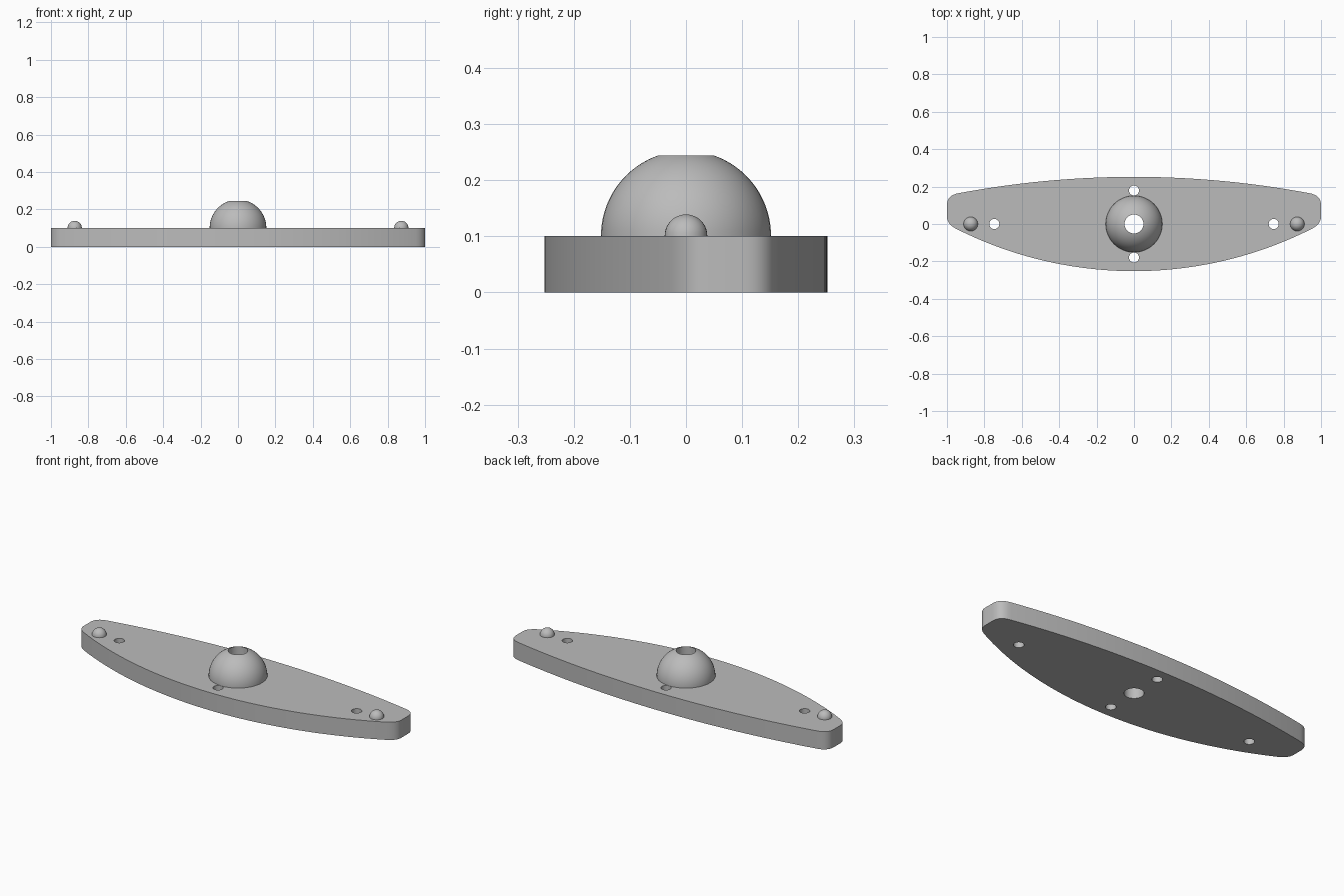
import bpy, bmesh
from math import cos, sin, pi, acos, sqrt
from mathutils import Vector

if "Cube" in bpy.data.objects:
    bpy.data.objects.remove(bpy.data.objects["Cube"])

THICK = 0.101      # plate thickness
HALF = 0.252       # half depth of the plate
BORE = 0.0505      # central hole radius
DOME = 0.1515
KNOB = 0.038

grey = bpy.data.materials.new("plain grey")
grey.use_nodes = True
grey.diffuse_color = (0.5, 0.5, 0.5, 1)
grey.node_tree.nodes["Principled BSDF"].inputs["Base Color"].default_value = (0.5, 0.5, 0.5, 1)


def make_object(name, bm):
    bmesh.ops.remove_doubles(bm, verts=bm.verts, dist=1e-5)
    bmesh.ops.recalc_face_normals(bm, faces=bm.faces)
    mesh = bpy.data.meshes.new(name)
    bm.to_mesh(mesh)
    bm.free()
    mesh.materials.append(grey)
    ob = bpy.data.objects.new(name, mesh)
    bpy.context.collection.objects.link(ob)
    return ob


def smooth(ob):
    bpy.ops.object.select_all(action='DESELECT')
    ob.select_set(True)
    bpy.context.view_layer.objects.active = ob
    bpy.ops.object.shade_smooth_by_angle(angle=pi / 6)


def edge_arc(y0, x1, y1, count=20):
    """Half of a shallow circular edge, from the centre line out to (x1, y1)."""
    rise = y1 - y0
    r = (x1 * x1 + rise * rise) / (2 * abs(rise))
    sign = 1 if rise > 0 else -1
    xs = [x1 * i / count for i in range(count + 1)]
    return [Vector((x, y0 + sign * (r - sqrt(r * r - x * x)))) for x in xs]


def rounded(a, corner, b, count=8):
    pts = []
    for i in range(1, count):
        t = i / count
        pts.append(a * (1 - t) ** 2 + corner * 2 * t * (1 - t) + b * t * t)
    return pts


def lathe(name, profile, x=0, steps=48):
    bm = bmesh.new()
    verts = [bm.verts.new((r, 0, z)) for r, z in profile]
    edges = [bm.edges.new(pair) for pair in zip(verts, verts[1:])]
    bmesh.ops.spin(bm, geom=verts + edges, cent=(0, 0, 0), axis=(0, 0, 1),
                   angle=2 * pi, steps=steps)
    ob = make_object(name, bm)
    ob.location.x = x
    smooth(ob)
    return ob


# Plate outline: right half, then mirrored
front = edge_arc(-HALF, 0.95, -0.026)
back = edge_arc(HALF, 0.935, 0.165)
low, high = Vector((1, 0.04)), Vector((1, 0.10))
half = (front + rounded(front[-1], Vector((1, 0.0)), low) + [low, high]
        + rounded(high, Vector((1, 0.155)), back[-1]) + back[::-1])
outline = half + [Vector((-p.x, p.y)) for p in half[-2:0:-1]]

bm = bmesh.new()
base = bm.faces.new([bm.verts.new((p.x, p.y, 0)) for p in outline])
top = bmesh.ops.extrude_face_region(bm, geom=[base], use_keep_orig=True)["geom"]
bmesh.ops.translate(bm, vec=(0, 0, THICK),
                    verts=[g for g in top if isinstance(g, bmesh.types.BMVert)])
plate = make_object("base_plate", bm)

# Drill the central bore and the four screw holes
bm = bmesh.new()
holes = [(0, 0, BORE, 48)]
holes += [(s * 0.747, 0, 0.027, 24) for s in (-1, 1)]
holes += [(0, s * 0.179, 0.027, 24) for s in (-1, 1)]
for x, y, r, n in holes:
    drill = bmesh.ops.create_cone(bm, cap_ends=True, segments=n, radius1=r, radius2=r, depth=1)
    bmesh.ops.translate(bm, vec=(x, y, 0), verts=drill["verts"])
cutter = make_object("hole_cutter", bm)
cutter.hide_render = True
cut = plate.modifiers.new("holes", 'BOOLEAN')
cut.operation = 'DIFFERENCE'
cut.solver = 'EXACT'
cut.object = cutter
bpy.context.view_layer.objects.active = plate
bpy.ops.object.modifier_apply(modifier=cut.name)
bpy.data.objects.remove(cutter)
smooth(plate)

# Central dome with a bore through it
end = acos(BORE / DOME)
profile = [(DOME * cos(end * i / 20), THICK + DOME * sin(end * i / 20)) for i in range(21)]
lathe("centre_dome", profile + [(BORE, THICK)])

# Small knobs at both ends
profile = [(KNOB * cos(pi / 2 * i / 10), THICK + KNOB * sin(pi / 2 * i / 10)) for i in range(11)]
for side, x in (("left", 0.873), ("right", -0.873)):
    lathe(side + "_knob", profile, x, 32)
